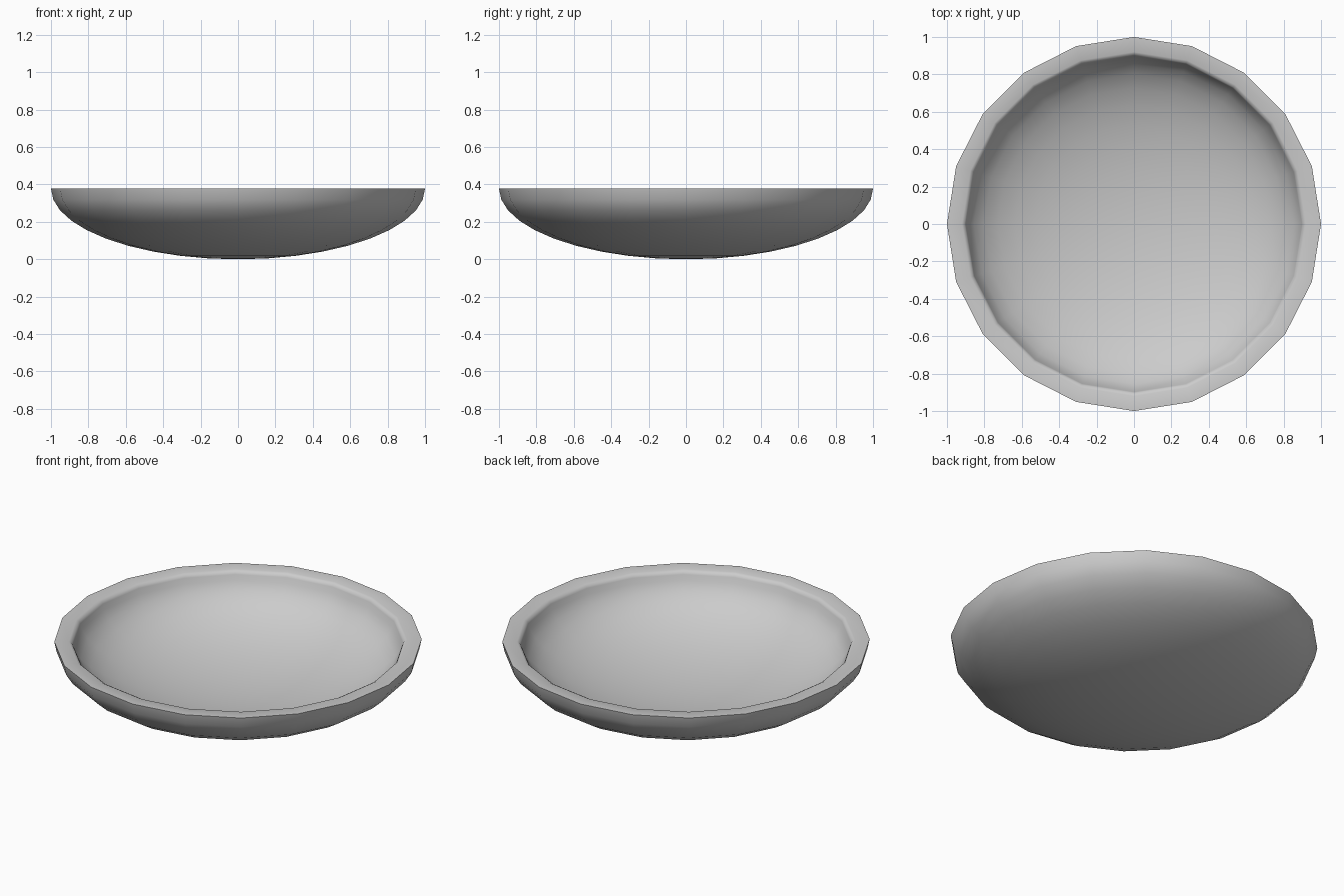
import bpy, bmesh
from math import sin, cos, pi, radians

if "Cube" in bpy.data.objects:
    bpy.data.objects.remove(bpy.data.objects["Cube"])

SIDES, RINGS = 20, 10
HEIGHT = 0.378
INNER_R, INNER_DEPTH = 0.9, 0.34


def half_ellipse(radius, depth):
    """Profile from the bottom centre up to the rim."""
    angles = [i * pi / 2 / RINGS for i in range(RINGS + 1)]
    return [(radius * sin(a), HEIGHT - depth * cos(a)) for a in angles]


# Closed profile: outer shell, softened inner rim edge, inner shell
outer = half_ellipse(1, HEIGHT)
inner = half_ellipse(INNER_R, INNER_DEPTH)[:-1][::-1]
edge = [(0.92, HEIGHT), (0.905, HEIGHT - 0.008), (0.898, HEIGHT - 0.022)]
profile = outer + edge + inner

# Lathe the profile around z
bm = bmesh.new()
rows = []
for r, z in profile:
    if r < 1e-6:
        rows.append([bm.verts.new((0, 0, z))] * SIDES)
    else:
        rows.append([bm.verts.new((r * cos(2 * pi * k / SIDES), r * sin(2 * pi * k / SIDES), z))
                     for k in range(SIDES)])
for lo, hi in zip(rows, rows[1:]):
    for k in range(SIDES):
        m = (k + 1) % SIDES
        bm.faces.new(list(dict.fromkeys((lo[k], lo[m], hi[m], hi[k]))))
bmesh.ops.recalc_face_normals(bm, faces=bm.faces)

# Bowl object
mesh = bpy.data.meshes.new("bowl")
bm.to_mesh(mesh)
bm.free()
bowl = bpy.data.objects.new("bowl", mesh)
bpy.context.collection.objects.link(bowl)
bpy.context.view_layer.objects.active = bowl
bowl.select_set(True)
bpy.ops.object.shade_smooth_by_angle(angle=radians(45))

# Darker grey surface
grey = bpy.data.materials.new("grey")
grey.diffuse_color = (0.53, 0.53, 0.53, 1)
grey.use_nodes = True
grey.node_tree.nodes["Principled BSDF"].inputs["Base Color"].default_value = grey.diffuse_color
mesh.materials.append(grey)
